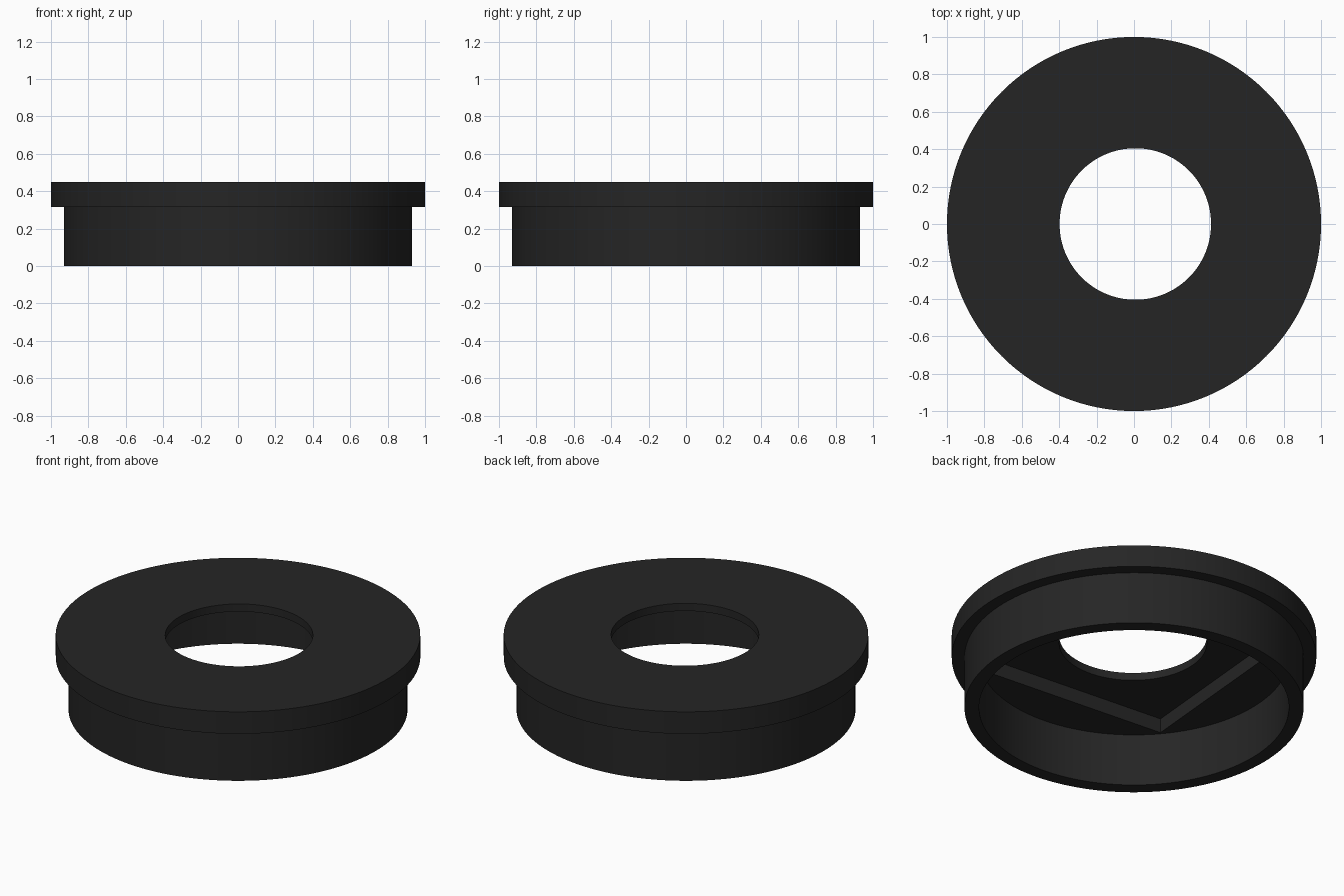
import bpy, bmesh, math
from math import cos, sin, pi

if "Cube" in bpy.data.objects:
    bpy.data.objects.remove(bpy.data.objects["Cube"])

SEG = 128
black = bpy.data.materials.new("matte black")
black.diffuse_color = (0.0185, 0.0185, 0.0185, 1)
black.use_nodes = True
black.node_tree.nodes["Principled BSDF"].inputs["Base Color"].default_value = black.diffuse_color


def finish(name, bm):
    bmesh.ops.recalc_face_normals(bm, faces=bm.faces)
    mesh = bpy.data.meshes.new(name)
    bm.to_mesh(mesh)
    bm.free()
    mesh.materials.append(black)
    obj = bpy.data.objects.new(name, mesh)
    bpy.context.collection.objects.link(obj)
    return obj


def lathe(name, profile):
    """Closed ring from (radius, z, x offset) points."""
    bm = bmesh.new()
    rings = [[bm.verts.new((dx + r * cos(2 * pi * i / SEG), r * sin(2 * pi * i / SEG), z))
              for i in range(SEG)] for r, z, dx in profile]
    for a, b in zip(rings, rings[1:] + rings[:1]):
        for i in range(SEG):
            j = (i + 1) % SEG
            bm.faces.new((a[i], a[j], b[j], b[i]))
    return finish(name, bm)


# Flanged cap: skirt, overhanging rim, and a slightly off-centre hole
HOLE, DX = 0.405, 0.007
cap = lathe("flanged_cap", [
    (0.93, 0, 0), (0.93, 0.317, 0), (1, 0.317, 0), (1, 0.45, 0),
    (HOLE, 0.45, DX), (HOLE, 0.317, DX), (0.85, 0.317, 0), (0.85, 0, 0)])

# Square pocket in the underside, turned five degrees
bm = bmesh.new()
bmesh.ops.create_cube(bm, size=1)
for v in bm.verts:
    v.co.x *= 1.184
    v.co.y *= 1.184
    v.co.z = 0.404 if v.co.z > 0 else 0.2
cutter = finish("pocket_cutter", bm)
cutter.rotation_euler.z = math.radians(-5)
cutter.hide_render = True

cut = cap.modifiers.new("pocket", 'BOOLEAN')
cut.operation = 'DIFFERENCE'
cut.solver = 'EXACT'
cut.object = cutter
bpy.context.view_layer.objects.active = cap
cap.select_set(True)
bpy.ops.object.modifier_apply(modifier=cut.name)
bpy.data.objects.remove(cutter)
bpy.ops.object.shade_smooth_by_angle(angle=math.radians(30))
